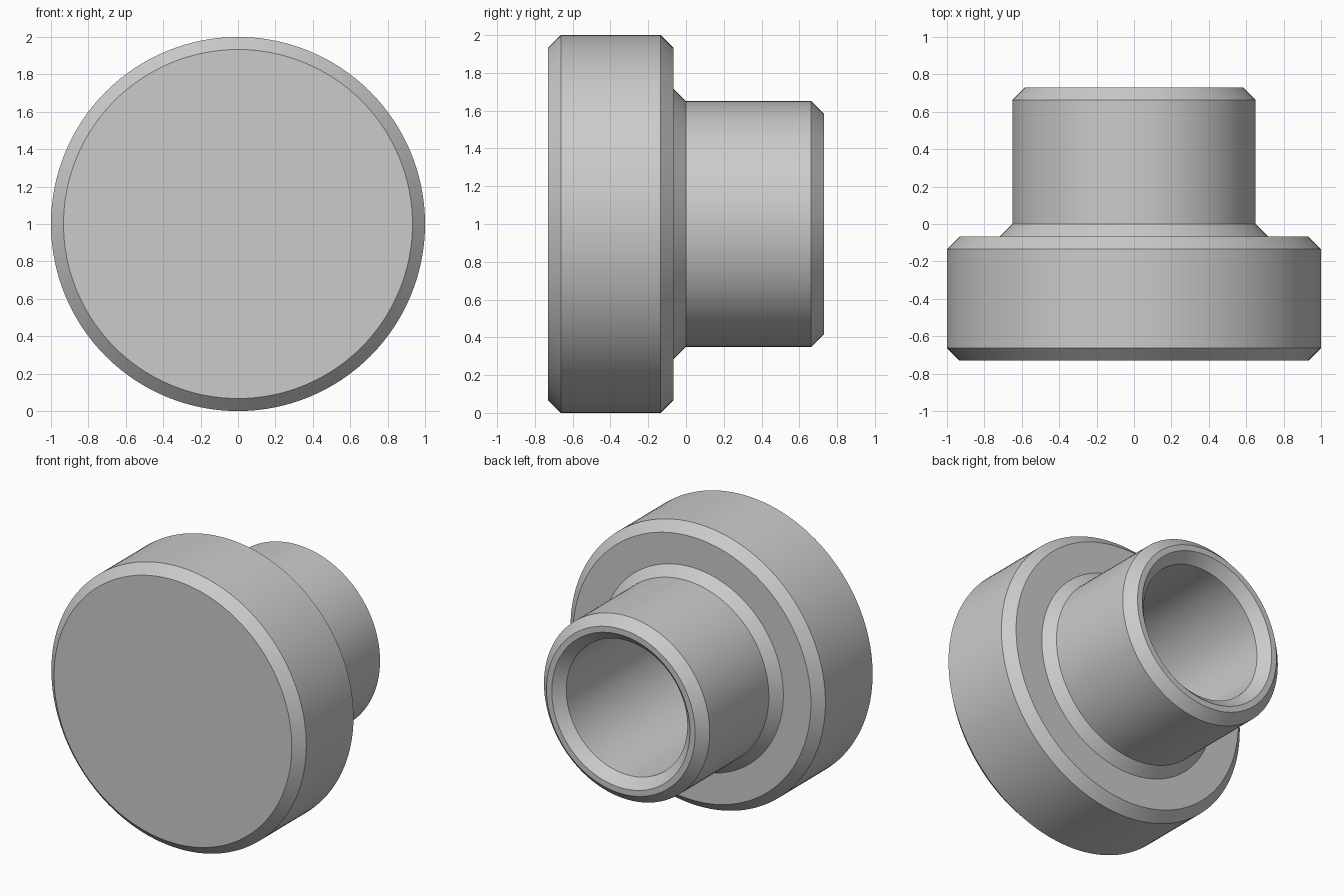
import bpy, bmesh, math
from mathutils import Matrix, Vector

cube = bpy.data.objects.get("Cube")
if cube:
    bpy.data.objects.remove(cube, do_unlink=True)

SEGMENTS = 128
CHAMFER = 0.067

# Plain grey
grey = bpy.data.materials.new("plain grey")
grey.use_nodes = True
colour = (0.6, 0.6, 0.6, 1)
grey.diffuse_color = colour
grey.node_tree.nodes["Principled BSDF"].inputs["Base Color"].default_value = colour


def lathe(name, profile):
    """Spin (radius, y) points about the horizontal axis at z = 1."""
    bm = bmesh.new()
    verts = [bm.verts.new((r, y, 0)) for r, y in profile]
    edges = [bm.edges.new(pair) for pair in zip(verts, verts[1:])]
    bmesh.ops.spin(bm, geom=verts + edges, cent=(0, 0, 0), axis=(0, 1, 0),
                   angle=math.tau, steps=SEGMENTS, use_duplicate=False)
    bmesh.ops.remove_doubles(bm, verts=bm.verts, dist=0.0001)
    bmesh.ops.recalc_face_normals(bm, faces=bm.faces)
    bmesh.ops.translate(bm, verts=bm.verts, vec=(0, 0, 1))
    mesh = bpy.data.meshes.new(name)
    bm.to_mesh(mesh)
    bm.free()
    mesh.materials.append(grey)
    obj = bpy.data.objects.new(name, mesh)
    bpy.context.collection.objects.link(obj)
    bpy.ops.object.select_all(action="DESELECT")
    obj.select_set(True)
    bpy.context.view_layer.objects.active = obj
    bpy.ops.object.shade_smooth_by_angle(angle=math.radians(30))
    return obj


front, shoulder, end = -0.73, -CHAMFER, 0.73
tube, bore, bore_floor = 0.65, 0.475, -0.4

lathe("flanged_plug", [
    # wide chamfered head
    (0, front), (1 - CHAMFER, front), (1, front + CHAMFER),
    (1, shoulder - CHAMFER), (1 - CHAMFER, shoulder),
    # sloped collar and chamfered tube
    (tube + CHAMFER, shoulder), (tube, 0),
    (tube, end - CHAMFER), (tube - CHAMFER, end),
    # countersunk blind bore
    (bore + CHAMFER, end), (bore, end - CHAMFER),
    (bore, bore_floor), (0, bore_floor),
])
